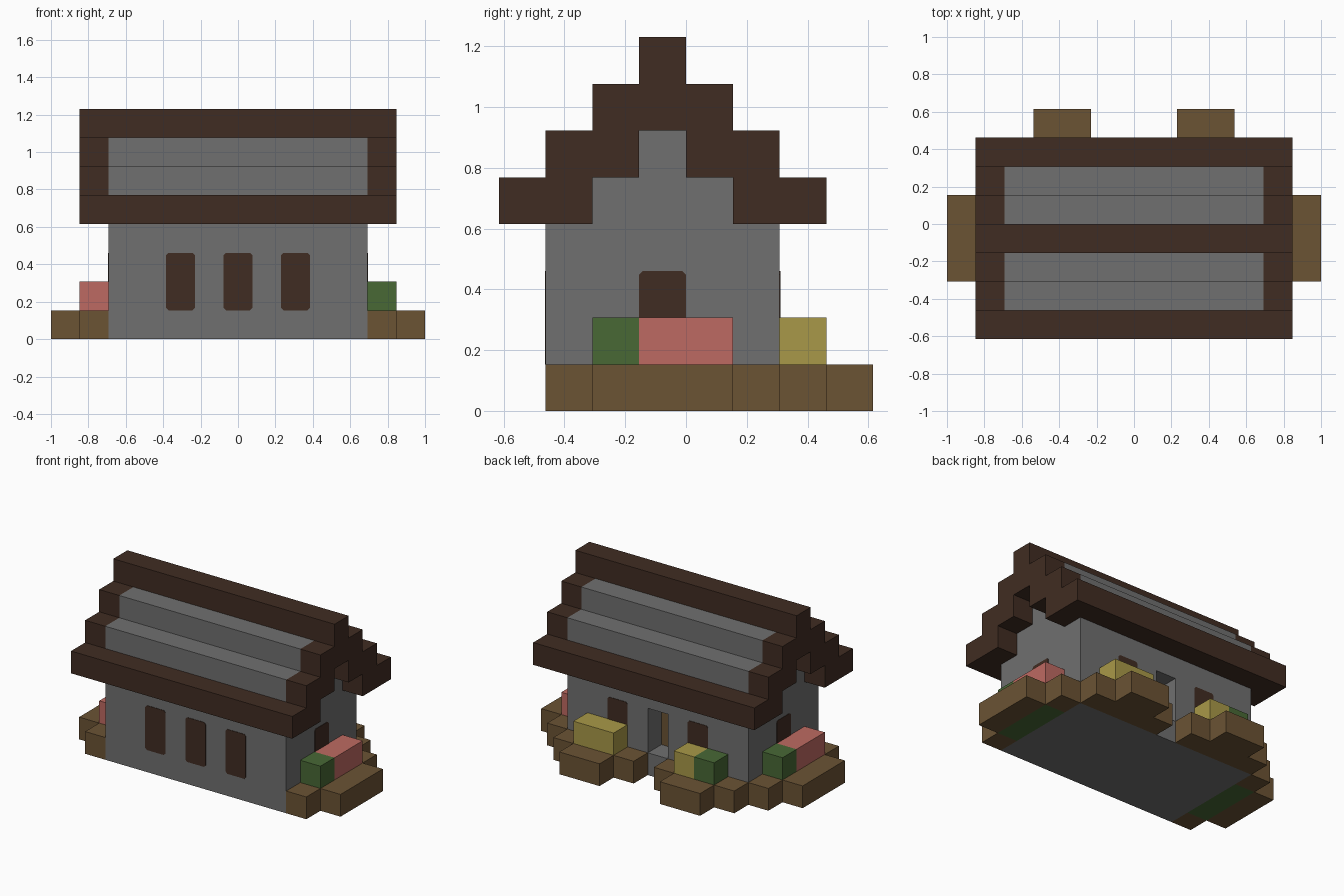
import bpy, bmesh
from mathutils import Vector

U = 2 / 13  # size of one building block

if "Cube" in bpy.data.objects:
    bpy.data.objects.remove(bpy.data.objects["Cube"])


def material(name, hex_code):
    srgb = [int(hex_code[i:i + 2], 16) / 255 for i in (0, 2, 4)]
    color = [c / 12.92 if c < 0.04 else ((c + 0.055) / 1.055) ** 2.4 for c in srgb] + [1]
    m = bpy.data.materials.new(name)
    m.use_nodes = True
    m.diffuse_color = color
    m.node_tree.nodes["Principled BSDF"].inputs["Base Color"].default_value = color
    return m


STONE = material("grey stone", "707070")
TIMBER = material("dark timber", "402c22")
SOIL = material("brown soil", "6b5334")
RED = material("red flowers", "be6a62")
GREEN = material("green leaves", "486835")
YELLOW = material("yellow flowers", "a99948")


def prism(name, outline, axis, start, end, mat):
    """Extrude a flat outline, in block units, along one axis."""
    bm = bmesh.new()
    verts = []
    for p in outline:
        co = list(p)
        co.insert(axis, start)
        verts.append(bm.verts.new(Vector(co) * U))
    face = bm.faces.new(verts)
    move = Vector((0, 0, 0))
    move[axis] = (end - start) * U
    out = bmesh.ops.extrude_face_region(bm, geom=[face])
    new = [g for g in out["geom"] if isinstance(g, bmesh.types.BMVert)]
    bmesh.ops.translate(bm, verts=new, vec=move)
    bmesh.ops.recalc_face_normals(bm, faces=bm.faces)
    mesh = bpy.data.meshes.new(name)
    bm.to_mesh(mesh)
    bm.free()
    mesh.materials.append(mat)
    obj = bpy.data.objects.new(name, mesh)
    bpy.context.collection.objects.link(obj)
    return obj


def box(name, x, y, z, mat):
    outline = [(x[0], y[0]), (x[1], y[0]), (x[1], y[1]), (x[0], y[1])]
    return prism(name, outline, 2, z[0], z[1], mat)


def pane(name, axis, at, center):
    """Thin dark window with clipped corners, one block wide and two high."""
    w, h, c = 0.5, 1.0, 0.08
    quarter = [(w, h - c), (w - c, h)]
    pts = quarter + [(-a, b) for a, b in reversed(quarter)]
    pts += [(-a, -b) for a, b in pts]
    outline = [(center + a, 2 + b) for a, b in pts]
    prism(name, outline, axis, at - 0.02, at + 0.02, TIMBER)


def mirrored(half):
    """Mirror a (y, z) path about the ridge line."""
    return half + [(-1 - y, z) for y, z in reversed(half)]


# Stone body with stepped gables
body = [(-3, 0), (-3, 4), (-2, 4), (-2, 5), (-1, 5), (-1, 6)]
right_half = [(0, 6), (0, 5), (1, 5), (1, 0)]
prism("stone_body", body + right_half, 0, -4.5, 4.5, STONE)

# Back wall with a recessed doorway
arch = [(-4.5, 0), (-4.5, 4), (4.5, 4), (4.5, 0), (0.5, 0), (0.5, 3), (-0.5, 3), (-0.5, 0)]
prism("back_wall", arch, 1, 1, 2, STONE)
box("door_step", (-0.5, 0.5), (1, 2), (0, 1), STONE)
box("door", (-0.5, 0.5), (1, 1.03), (1, 3), SOIL)

# Windows
for x in (-2, 0, 2):
    pane("front_window", 1, -3, x)
for x in (-2, 2):
    pane("back_window", 1, 2, x)
for x in (-4.5, 4.5):
    pane("gable_window", 0, x, -0.5)

# Stepped timber frames at the roof ends
outer = mirrored([(-4, 4), (-4, 5), (-3, 5), (-3, 6), (-2, 6), (-2, 7), (-1, 7), (-1, 8)])
inner = mirrored([(-2, 4), (-2, 5), (-1, 5), (-1, 6)])
for x in (-5.5, 4.5):
    prism("roof_end_frame", outer + inner[::-1], 0, x, x + 1, TIMBER)

# Ridge, eaves and stone roof steps
span = (-4.5, 4.5)
box("ridge_beam", span, (-1, 0), (6, 8), TIMBER)
for step, (label, mat) in enumerate([("eave_beam", TIMBER), ("lower_roof_step", STONE),
                                     ("upper_roof_step", STONE)]):
    bottom = 4 + max(0, step - 1)
    for y in (-4 + step, 2 - step):
        box(label, span, (y, y + 1), (bottom, 5 + step), mat)

# Soil beds at the ends, with leafy undersides in the middle
for side in (-1, 1):
    near = sorted((side * 4.5, side * 5.5))
    far = sorted((side * 5.5, side * 6.5))
    box("end_bed_front", near, (-3, -2), (0, 1), SOIL)
    box("end_bed_back", near, (1, 2), (0, 1), SOIL)
    box("end_bed_outer", far, (-2, 1), (0, 1), SOIL)
    core = box("end_bed_core", near, (-2, 1), (0, 1), SOIL)
    core.data.materials.append(GREEN)
    for f in core.data.polygons:
        f.material_index = int(f.normal.z < -0.5)
    # Soil beds either side of the door
    outline = [(0.5, 2), (4.5, 2), (4.5, 3), (3.5, 3), (3.5, 4), (1.5, 4), (1.5, 3), (0.5, 3)]
    prism("back_bed", [(side * x, y) for x, y in outline], 2, 0, 1, SOIL)

# Plants
plants = [
    ("left_leaves", (4.5, 5.5), (-2, -1), GREEN),
    ("left_red_flowers", (4.5, 5.5), (-1, 1), RED),
    ("right_red_flowers", (-5.5, -4.5), (-2, 0), RED),
    ("right_leaves", (-5.5, -4.5), (0, 1), GREEN),
    ("back_left_yellow_flowers", (1.5, 3.5), (2, 3), YELLOW),
    ("back_right_yellow_flowers", (-2.5, -1.5), (2, 3), YELLOW),
    ("back_right_leaves", (-3.5, -2.5), (2, 3), GREEN),
]
for name, x, y, mat in plants:
    box(name, x, y, (1, 2), mat)
